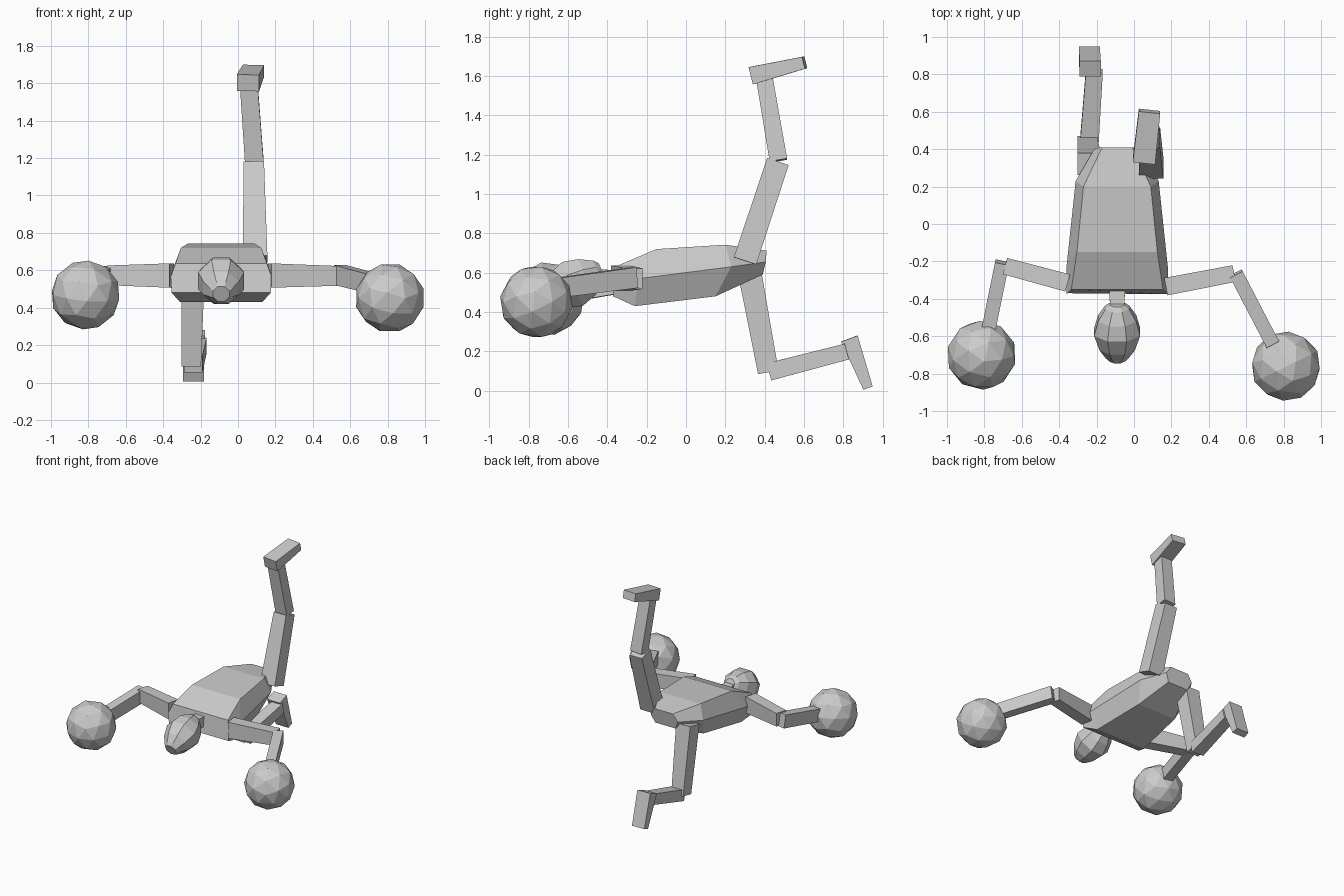
import bpy, bmesh, math
from mathutils import Vector, Matrix

if "Cube" in bpy.data.objects:
    bpy.data.objects.remove(bpy.data.objects["Cube"])

CX = -0.09  # body centre line


def finish(name, bm):
    bmesh.ops.recalc_face_normals(bm, faces=bm.faces)
    me = bpy.data.meshes.new(name)
    bm.to_mesh(me)
    bm.free()
    ob = bpy.data.objects.new(name, me)
    bpy.context.collection.objects.link(ob)
    return ob


def loft(name, rings):
    """Skin closed rings of equal point count and cap both ends."""
    bm = bmesh.new()
    rows = [[bm.verts.new(p) for p in r] for r in rings]
    n = len(rows[0])
    for a, b in zip(rows, rows[1:]):
        for i in range(n):
            j = (i + 1) % n
            bm.faces.new((a[i], a[j], b[j], b[i]))
    bm.faces.new(rows[0])
    bm.faces.new(rows[-1][::-1])
    return finish(name, bm)


def limb(name, p0, p1, s0, s1, side=(1, 0, 0)):
    """Tapered box between two points; sizes are (width along side, depth)."""
    p0, p1 = Vector(p0), Vector(p1)
    d = (p1 - p0).normalized()
    w = Vector(side)
    w = (w - d * w.dot(d)).normalized()
    t = d.cross(w)
    corners = ((1, 1), (-1, 1), (-1, -1), (1, -1))
    return loft(name, [[p + w * (a * s[0] / 2) + t * (b * s[1] / 2) for a, b in corners]
                       for p, s in ((p0, s0), (p1, s1))])


# Torso: each section is top, side and bottom as (half width, y, z)
sections = [
    ((0.245, -0.35, 0.635), (0.27, -0.375, 0.565), (0.265, -0.37, 0.48)),
    ((0.215, -0.15, 0.72), (0.272, -0.24, 0.57), (0.22, -0.26, 0.43)),
    ((0.18, 0.20, 0.742), (0.222, 0.23, 0.63), (0.17, 0.15, 0.48)),
    ((0.08, 0.41, 0.712), (0.12, 0.405, 0.655), (0.09, 0.39, 0.59)),
]
loft("torso", [[(CX + w, y, z) for w, y, z in s] + [(CX - w, y, z) for w, y, z in s[::-1]]
               for s in sections])

# Head: eight-sided egg, tipped forward and down
profile = [(-0.165, 0.04), (-0.145, 0.065), (-0.08, 0.105), (0.0, 0.127),
           (0.09, 0.098), (0.145, 0.062), (0.165, 0.045)]
tilt = Matrix.Translation((CX, -0.577, 0.543)) @ Matrix.Rotation(math.radians(25), 4, 'X')
angles = [math.radians(22.5 + 45 * i) for i in range(8)]
loft("head", [[tilt @ Vector((r * 1.05 * math.cos(a), -t, r * 1.05 * math.sin(a))) for a in angles]
              for t, r in profile])
limb("neck", (CX, -0.33, 0.57), (CX, -0.47, 0.58), (0.085, 0.085), (0.075, 0.075))

# Arms, each ending in a big faceted ball
UP = (0, 0, 1)
limb("right_upper_arm", (0.17, -0.335, 0.572), (0.535, -0.265, 0.57), (0.13, 0.095), (0.105, 0.09), UP)
limb("right_forearm", (0.545, -0.265, 0.575), (0.74, -0.64, 0.525), (0.105, 0.075), (0.10, 0.075), UP)
limb("left_upper_arm", (-0.355, -0.315, 0.572), (-0.69, -0.225, 0.573), (0.13, 0.095), (0.105, 0.09), UP)
limb("left_forearm", (-0.705, -0.205, 0.57), (-0.785, -0.60, 0.50), (0.105, 0.075), (0.10, 0.075), UP)
for name, c, turn in (("right_ball", (0.812, -0.76, 0.452), 0.5), ("left_ball", (-0.815, -0.702, 0.468), 0.2)):
    bm = bmesh.new()
    bmesh.ops.create_icosphere(bm, subdivisions=2, radius=0.187,
                               matrix=Matrix.Translation(c) @ Matrix.Rotation(turn, 4, (1, 0.4, 0.3)))
    finish(name, bm)

# Raised leg
limb("raised_thigh", (0.092, 0.30, 0.66), (0.084, 0.467, 1.165), (0.13, 0.12), (0.11, 0.115))
limb("raised_shin", (0.088, 0.47, 1.17), (0.058, 0.398, 1.59), (0.10, 0.09), (0.095, 0.085))
limb("raised_foot", (0.053, 0.335, 1.602), (0.083, 0.603, 1.668), (0.12, 0.09), (0.115, 0.062))

# Standing leg
limb("standing_thigh", (-0.24, 0.32, 0.62), (-0.25, 0.418, 0.095), (0.125, 0.12), (0.105, 0.105))
limb("standing_shin", (-0.24, 0.425, 0.097), (-0.212, 0.82, 0.20), (0.10, 0.09), (0.09, 0.083))
limb("standing_foot", (-0.235, 0.83, 0.265), (-0.238, 0.925, 0.014), (0.115, 0.09), (0.11, 0.05))
